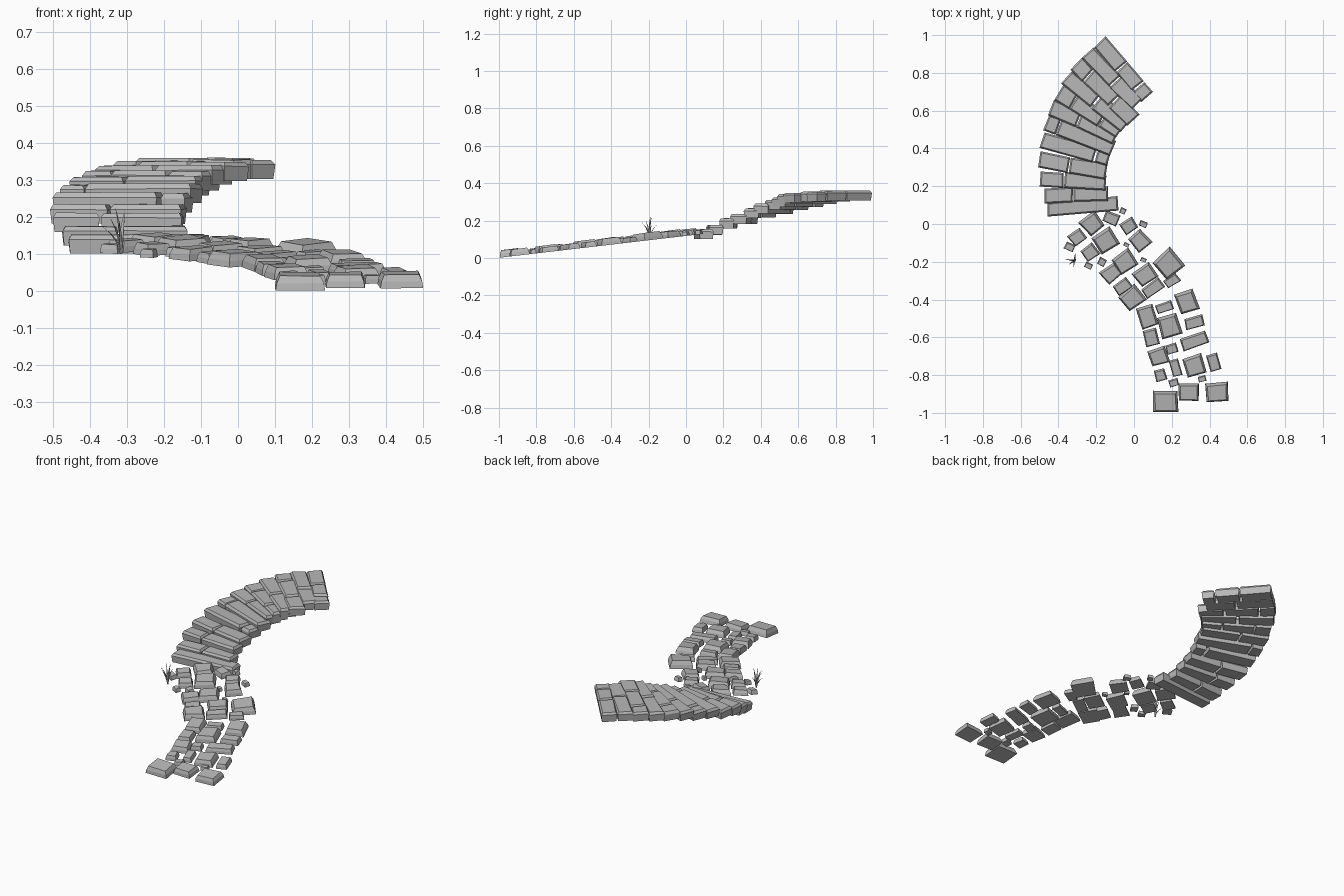
import bpy, bmesh, math, random
from mathutils import Matrix, Vector

random.seed(4)
default_cube = bpy.data.objects.get("Cube")
if default_cube:
    bpy.data.objects.remove(default_cube, do_unlink=True)


def make_material(name, colour):
    material = bpy.data.materials.new(name)
    material.use_nodes = True
    material.diffuse_color = colour
    material.node_tree.nodes["Principled BSDF"].inputs["Base Color"].default_value = colour
    return material


GREY = make_material("stone grey", (0.48, 0.48, 0.48, 1))


def loft(name, rings, matrix):
    """Skin a stack of equal-sided rings, cap both ends and place the result."""
    bm = bmesh.new()
    loops = [[bm.verts.new(p) for p in ring] for ring in rings]
    for low, high in zip(loops, loops[1:]):
        for i in range(len(low)):
            j = (i + 1) % len(low)
            bm.faces.new((low[i], low[j], high[j], high[i]))
    bm.faces.new(loops[0])
    bm.faces.new(loops[-1])
    bmesh.ops.recalc_face_normals(bm, faces=bm.faces)
    mesh = bpy.data.meshes.new(name)
    bm.to_mesh(mesh)
    bm.free()
    mesh.materials.append(GREY)
    obj = bpy.data.objects.new(name, mesh)
    obj.matrix_world = matrix
    bpy.context.collection.objects.link(obj)
    return obj


def hewn_block(name, width, depth, height, levels, rough, matrix):
    """Rough rectangular block; levels are (height fraction, inset) pairs."""
    corners = [(-1, -1), (1, -1), (1, 1), (-1, 1)]
    wobble = [(random.uniform(-rough, rough), random.uniform(-rough, rough)) for c in corners]
    rings = []
    for level, inset in levels:
        ring = []
        for (sx, sy), (dx, dy) in zip(corners, wobble):
            lift = random.uniform(-rough, rough) * 0.4 if level else 0
            ring.append((sx * (width / 2 - inset) + dx,
                         sy * (depth / 2 - inset) + dy,
                         height * level + lift))
        rings.append(ring)
    return loft(name, rings, matrix)


# Curved stair: outer end, inner end, depth, top height (hundredths), joints between blocks
STEPS = [
    ((-46, 7.5), (-8, 11), 7, 15.5, []),
    ((-48, 15), (-13.5, 16), 8, 18, [0.46]),
    ((-50, 24), (-14.5, 22), 8, 21.5, [0.36]),
    ((-50.5, 34), (-14, 28), 8.5, 24, [0.45]),
    ((-49, 44.5), (-13, 34.5), 8.5, 27, [0.8]),
    ((-47, 54), (-11, 40), 9, 29, [0.2]),
    ((-44, 62), (-9, 46), 9, 31, [0.42]),
    ((-40, 70), (-7, 49), 9, 33, [0.25, 0.7]),
    ((-36, 78), (-4, 52), 9, 34.5, [0.5]),
    ((-31, 85), (0, 55), 9, 35.5, [0.22, 0.66]),
    ((-25, 90.5), (2, 63), 8.5, 36, [0.55]),
    ((-18.5, 96.5), (7, 67), 8.5, 36, [0.46, 0.8]),
]
STEP_LEVELS = [(0, 0.004), (0.75, 0), (1, 0.008)]
STEP_HEIGHT = 0.052

for number, (outer, inner, depth, top, joints) in enumerate(STEPS, 1):
    start, end = Vector(outer) / 100, Vector(inner) / 100
    run = end - start
    turn = Matrix.Rotation(math.atan2(run.y, run.x), 4, "Z")
    cuts = [0] + joints + [1]
    for part, (a, b) in enumerate(zip(cuts, cuts[1:]), 1):
        spot = start.lerp(end, (a + b) / 2)
        drop = random.uniform(0, 0.006)
        place = Matrix.Translation((spot.x, spot.y, top / 100 - STEP_HEIGHT - drop))
        hewn_block(f"step_{number}_block_{part}", run.length * (b - a) - 0.006,
                   depth / 100, STEP_HEIGHT, STEP_LEVELS, 0.004, place @ turn)

# Sloping path of separate cobbles: x, y, width, depth in hundredths
UPPER = [
    (-22, 0, 10, 10), (-30, -7, 8, 7), (-15, -9, 12, 11), (-23, -15, 8, 7),
    (-3, -1, 8, 7), (3, -9, 9, 9), (-5, -20, 11, 10), (-12, -26, 10, 8),
    (-6, -33, 9, 6), (-1, -39, 11, 10), (6, -27, 11, 9), (10, -34, 11, 6),
    (18, -21, 13, 12), (20, -30, 8, 5),
]
PEBBLES = [
    (-34, -12, 5, 4), (-17, -20, 4, 4), (-24, -22, 4, 3), (-4, -11, 3, 2),
    (5, -19, 3, 2), (5, 0, 4, 3), (-6, 7, 3, 3), (-12, 3, 8, 6),
]
LOWER = [
    (7, -49, 9, 11), (16, -44, 9, 5), (28, -41, 11, 11), (32, -52, 10, 6),
    (19, -54, 11, 11), (9, -60, 7, 9), (32, -62, 14, 7), (20, -66, 6, 5),
    (13, -70, 9, 9), (32, -75, 10, 11), (22, -76, 5, 9), (42, -73, 6, 9),
    (14, -80, 6, 6), (21, -84, 5, 4), (36, -82, 4, 3),
]
ENTRANCE = [(17, -94, 13, 11), (29, -89, 11, 9), (44, -89, 12, 10)]
SLOPE = 0.117


def lay_cobbles(name, stones, angle):
    for number, stone in enumerate(stones, 1):
        x, y, width, depth = (value / 100 for value in stone)
        small = min(width, depth)
        turn = Matrix.Rotation(math.radians(angle + random.uniform(-4, 4)), 4, "Z")
        tilt = Matrix.Rotation(math.atan(SLOPE), 4, "X")
        place = Matrix.Translation((x, y, 0.118 + SLOPE * y))
        levels = [(0, 0), (0.5, small * 0.03), (1, small * 0.11)]
        hewn_block(f"{name}_{number}", width, depth, 0.016 + small * 0.2,
                   levels, small * 0.05, place @ tilt @ turn)


lay_cobbles("upper_cobble", UPPER, 36)
lay_cobbles("pebble", PEBBLES, -25)
lay_cobbles("lower_cobble", LOWER, 17)
lay_cobbles("entrance_cobble", ENTRANCE, 2)

# Grass tuft beside the path: lean in x, lean in y, height, width of each blade
BLADES = [
    (-0.05, 0.01, 0.075, 0.009), (-0.015, 0.005, 0.125, 0.012),
    (0.01, 0.01, 0.115, 0.012), (-0.005, -0.04, 0.09, 0.009),
    (-0.03, -0.02, 0.1, 0.009), (0.005, 0.04, 0.08, 0.009),
]
for number, (lean_x, lean_y, height, width) in enumerate(BLADES, 1):
    rings = []
    for t, girth in ((0, 0.6), (0.35, 1), (0.7, 0.7), (1, 0.05)):
        centre = Vector((lean_x * t * t, lean_y * t * t, height * t))
        rings.append([centre + Vector((math.cos(a), math.sin(a), 0)) * width * girth / 2
                      for a in (number, number + 2.6, number + 3.7)])
    loft(f"grass_blade_{number}", rings, Matrix.Translation((-0.316, -0.195, 0.1)))
